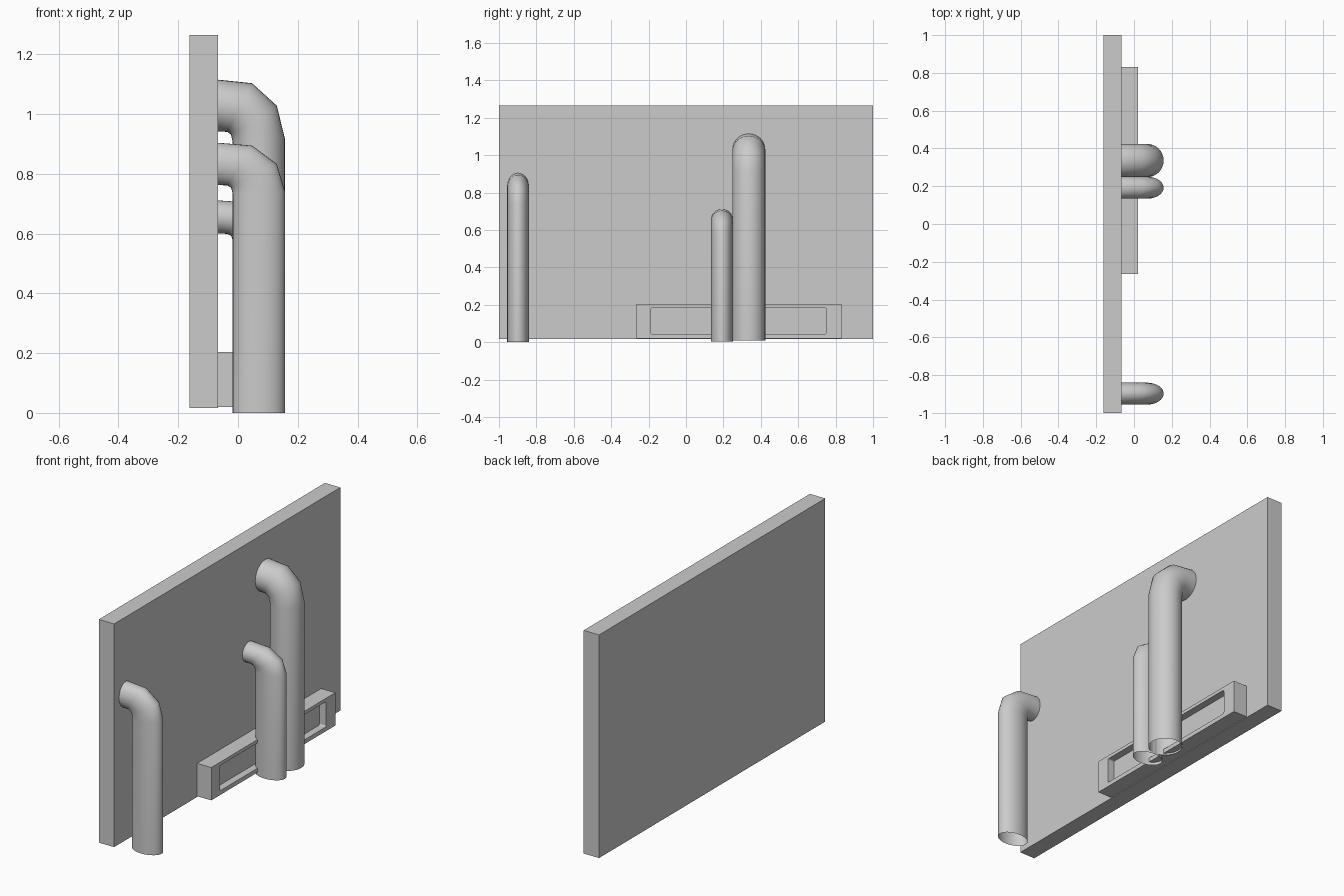
import bpy, bmesh, math
from mathutils import Vector

if "Cube" in bpy.data.objects:
    bpy.data.objects.remove(bpy.data.objects["Cube"])


def add_object(name, bm):
    bmesh.ops.recalc_face_normals(bm, faces=bm.faces)
    mesh = bpy.data.meshes.new(name)
    bm.to_mesh(mesh)
    bm.free()
    obj = bpy.data.objects.new(name, mesh)
    bpy.context.collection.objects.link(obj)
    return obj


def box(name, lo, hi, corner=0):
    bm = bmesh.new()
    bmesh.ops.create_cube(bm, size=1)
    lo, hi = Vector(lo), Vector(hi)
    for v in bm.verts:
        v.co = (lo + hi) / 2 + v.co * (hi - lo)
    if corner:  # round the edges that run along x
        edges = [e for e in bm.edges
                 if abs(e.verts[0].co.x - e.verts[1].co.x) > 1e-5]
        bmesh.ops.bevel(bm, geom=edges, offset=corner, segments=3,
                        profile=0.5, affect='EDGES')
    return add_object(name, bm)


# Elbow pipe: (outer point, inner point) of each ring in the xz plane
RINGS = [((-0.068, 1.115), (-0.068, 0.940)),
         ((0.047, 1.103), (-0.036, 0.939)),
         ((0.130, 1.027), (-0.023, 0.929)),
         ((0.157, 0.915), (-0.018, 0.905)),
         ((0.157, 0.0), (-0.018, 0.0))]
SIDES = 32


def pipe(name, y, half_width, z_bottom, z_top):
    bm = bmesh.new()
    sz = (z_top - z_bottom) / 1.115
    loops = []
    for outer, inner in RINGS:
        o, i = Vector(outer), Vector(inner)
        loop = []
        for k in range(SIDES):
            a = 2 * math.pi * k / SIDES
            p = (o + i) / 2 + (o - i) / 2 * math.cos(a)
            loop.append(bm.verts.new((p.x, y + half_width * math.sin(a),
                                      z_bottom + p.y * sz)))
        loops.append(loop)
    for a, b in zip(loops, loops[1:]):
        for k in range(SIDES):
            n = (k + 1) % SIDES
            bm.faces.new((a[k], a[n], b[n], b[k]))
    obj = add_object(name, bm)
    bpy.ops.object.select_all(action='DESELECT')
    bpy.context.view_layer.objects.active = obj
    obj.select_set(True)
    bpy.ops.object.shade_smooth_by_angle(angle=math.radians(40))
    return obj


# Wall panel
box("wall_panel", (-0.162, -1, 0.016), (-0.067, 1, 1.265))

# Low vent box with a recessed front
vent = box("vent_box", (-0.068, -0.265, 0.02), (0.02, 0.832, 0.204))
cutter = box("vent_recess_cutter", (-0.02, -0.187, 0.044), (0.06, 0.75, 0.185), 0.008)
cutter.hide_render = True
cutter.hide_viewport = True
cut = vent.modifiers.new("recess", 'BOOLEAN')
cut.operation = 'DIFFERENCE'
cut.solver = 'EXACT'
cut.object = cutter

# Pipes, open at both ends
pipe("tall_pipe", 0.336, 0.088, 0.009, 1.115)
pipe("short_pipe", 0.192, 0.058, 0.003, 0.711)
pipe("corner_pipe", -0.898, 0.058, 0.0, 0.904)
